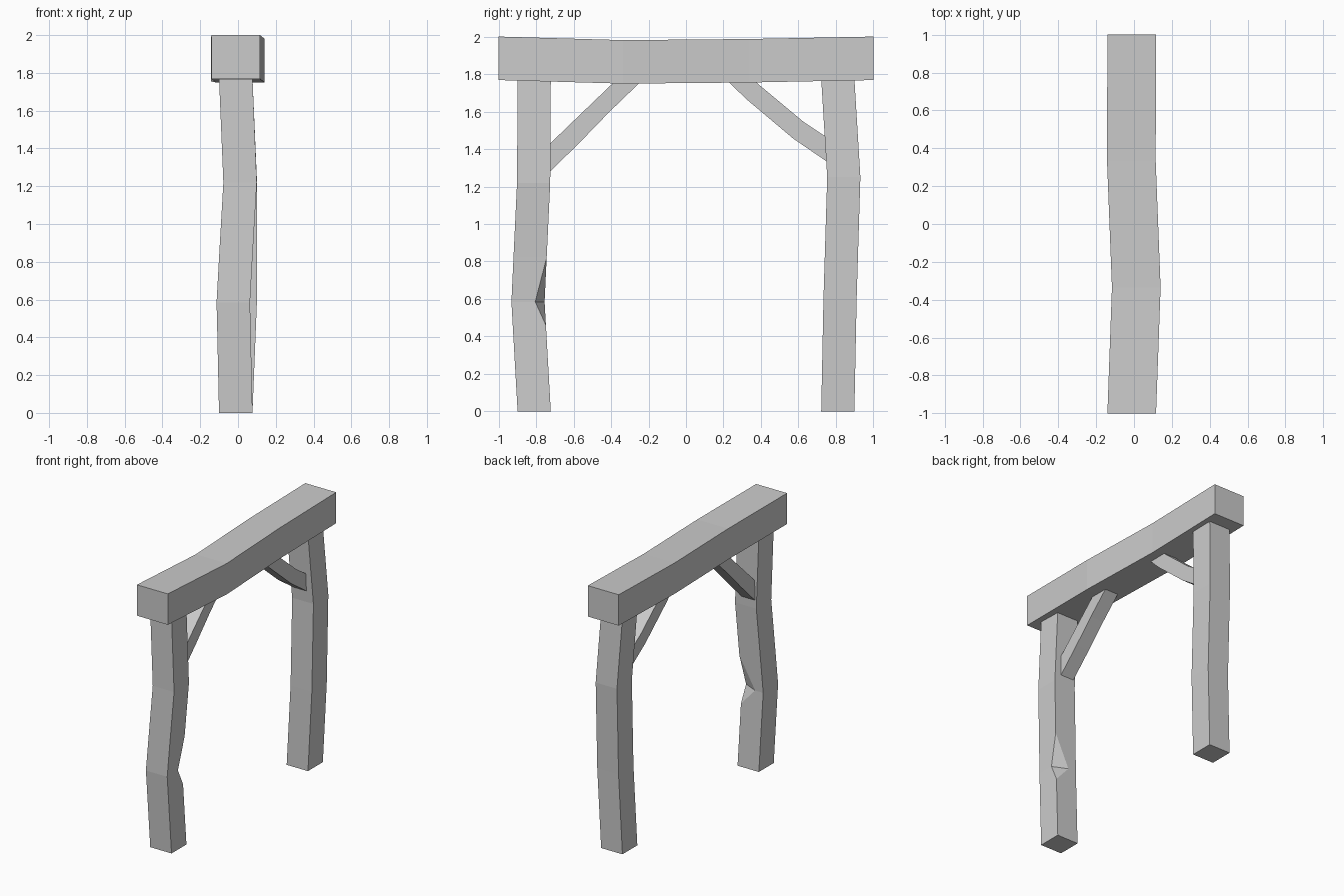
import bpy, bmesh

if "Cube" in bpy.data.objects:
    bpy.data.objects.remove(bpy.data.objects["Cube"])


def loft(name, rings):
    """Skin a closed timber through matching rings of points."""
    bm = bmesh.new()
    loops = [[bm.verts.new(p) for p in ring] for ring in rings]
    n = len(loops[0])
    for a, b in zip(loops, loops[1:]):
        for i in range(n):
            j = (i + 1) % n
            bm.faces.new((a[i], a[j], b[j], b[i]))
    bm.faces.new(loops[0])
    bm.faces.new(loops[-1])
    bmesh.ops.remove_doubles(bm, verts=bm.verts, dist=0.0005)
    bmesh.ops.recalc_face_normals(bm, faces=bm.faces)
    mesh = bpy.data.meshes.new(name)
    bm.to_mesh(mesh)
    bm.free()
    obj = bpy.data.objects.new(name, mesh)
    bpy.context.collection.objects.link(obj)
    return obj


def post_ring(x, y, z, chip_x=0, chip_y=0, w=0.177):
    """Square section; the inner right corner is doubled so it can be chipped."""
    h = w / 2
    return [(x - h, y - h, z), (x + h, y - h, z),
            (x + h, y + h - chip_y, z), (x + h - chip_x, y + h, z),
            (x - h, y + h, z)]


def beam_ring(x, y, z, w=0.257, d=0.232):
    return [(x + sx * w / 2, y, z + sz * d / 2)
            for sx, sz in ((-1, -1), (1, -1), (1, 1), (-1, 1))]


def brace_ring(low, high, x0=-0.065, x1=0.045):
    return [(x0, *low), (x1, *low), (x1, *high), (x0, *high)]


# Top beam, sagging and bowing slightly
loft("top_beam", [beam_ring(*p) for p in (
    (-0.012, -1.0, 1.884), (0.012, -0.335, 1.865),
    (-0.014, 0.335, 1.871), (-0.012, 1.0, 1.884))])

# Front post with a chipped corner
loft("front_post", [post_ring(*p) for p in (
    (-0.012, -0.81, 0.0),
    (-0.022, -0.836, 0.46),
    (-0.025, -0.843, 0.585, 0.11, 0.05),
    (-0.012, -0.832, 0.82),
    (0.011, -0.813, 1.22),
    (-0.012, -0.81, 1.775))])

# Back post
loft("back_post", [post_ring(*p) for p in (
    (-0.012, 0.81, 0.0),
    (0.012, 0.822, 0.6),
    (0.011, 0.842, 1.25),
    (-0.012, 0.81, 1.775))])

# Corner braces
loft("front_brace", [brace_ring(*p) for p in (
    ((-0.75, 1.255), (-0.75, 1.405)),
    ((-0.56, 1.442), (-0.625, 1.526)),
    ((-0.407, 1.60), (-0.475, 1.67)),
    ((-0.22, 1.78), (-0.36, 1.78)))])
loft("back_brace", [brace_ring(*p) for p in (
    ((0.79, 1.307), (0.79, 1.437)),
    ((0.573, 1.455), (0.627, 1.545)),
    ((0.32, 1.668), (0.385, 1.747)),
    ((0.20, 1.785), (0.345, 1.785)))])
